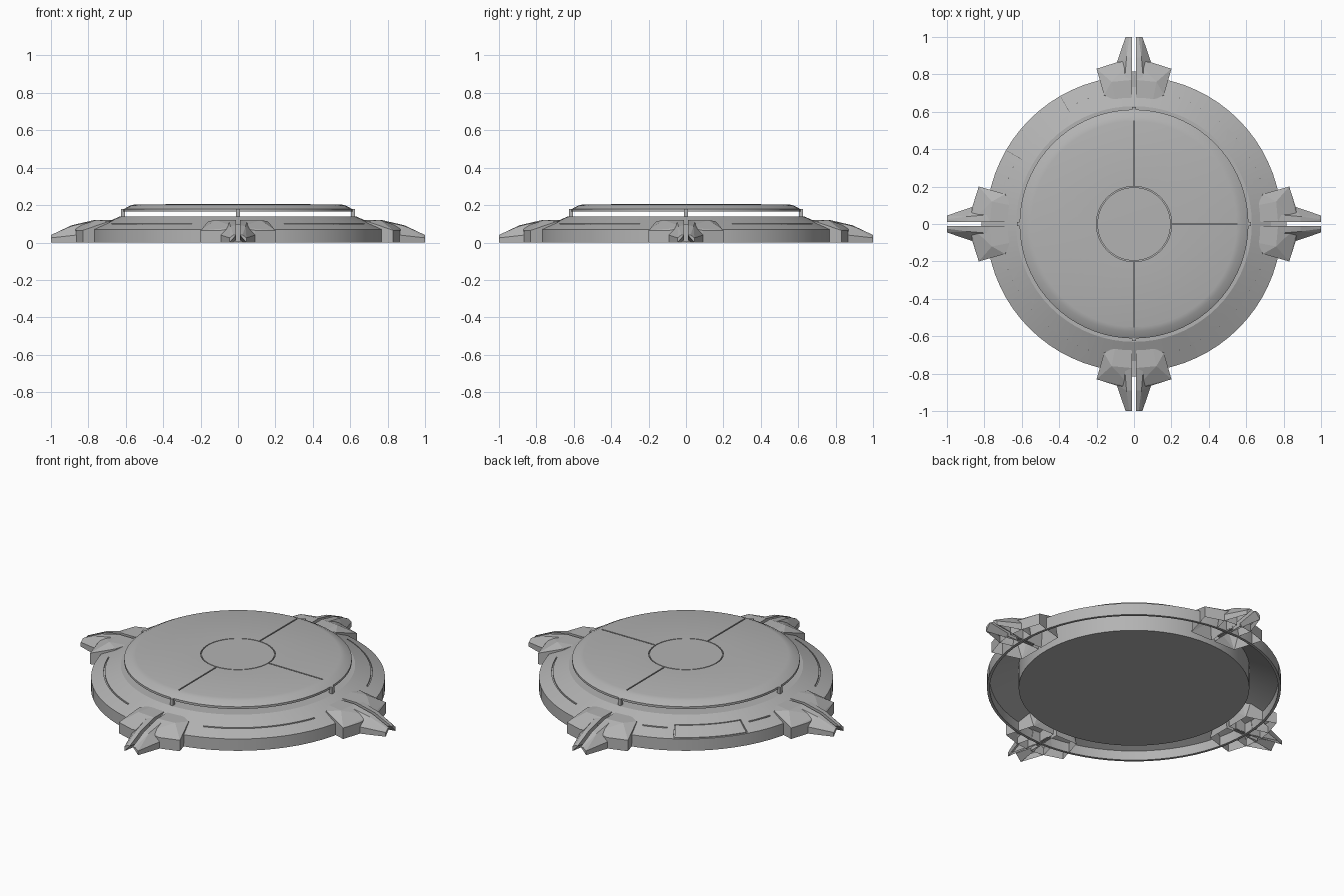
import bpy, bmesh, math
from mathutils import Matrix

cube = bpy.data.objects.get("Cube")
if cube:
    bpy.data.objects.remove(cube, do_unlink=True)

GREY = (0.45, 0.45, 0.45, 1)
mat = bpy.data.materials.new("plain_grey")
mat.use_nodes = True
mat.diffuse_color = GREY
mat.node_tree.nodes["Principled BSDF"].inputs["Base Color"].default_value = GREY


def finish(name, bm, smooth=None):
    bmesh.ops.recalc_face_normals(bm, faces=bm.faces)
    mesh = bpy.data.meshes.new(name)
    bm.to_mesh(mesh)
    bm.free()
    mesh.materials.append(mat)
    obj = bpy.data.objects.new(name, mesh)
    bpy.context.collection.objects.link(obj)
    if smooth:
        shade(obj, smooth)
    return obj


def activate(obj):
    bpy.ops.object.select_all(action='DESELECT')
    obj.select_set(True)
    bpy.context.view_layer.objects.active = obj


def shade(obj, angle):
    activate(obj)
    bpy.ops.object.shade_smooth_by_angle(angle=math.radians(angle))


def lathe(name, profile, steps=72):
    bm = bmesh.new()
    verts = [bm.verts.new((r, 0, z)) for r, z in profile]
    edges = [bm.edges.new(pair) for pair in zip(verts, verts[1:])]
    bmesh.ops.spin(bm, geom=verts + edges, cent=(0, 0, 0), axis=(0, 0, 1),
                   angle=math.tau, steps=steps, use_merge=True)
    bmesh.ops.remove_doubles(bm, verts=bm.verts, dist=1e-5)
    return finish(name, bm)


def arc_cutter(r0, r1, a0, a1, floor):
    """Curved block whose floor height is given as a function of radius."""
    bm = bmesh.new()
    steps = max(1, round((a1 - a0) / 2.5))
    rows = []
    for i in range(steps + 1):
        a = math.radians(a0 + (a1 - a0) * i / steps)
        rows.append([bm.verts.new((r * math.cos(a), r * math.sin(a), z))
                     for r, z in ((r0, floor(r0)), (r1, floor(r1)), (r1, 0.3), (r0, 0.3))])
    for p, q in zip(rows, rows[1:]):
        for k in range(4):
            n = (k + 1) % 4
            bm.faces.new((p[k], p[n], q[n], q[k]))
    bm.faces.new(rows[0])
    bm.faces.new(rows[-1])
    return finish("cutter", bm)


def carve(obj, cutters):
    for cutter in cutters:
        cutter.hide_render = True
        activate(obj)
        mod = obj.modifiers.new("groove", 'BOOLEAN')
        mod.operation = 'DIFFERENCE'
        mod.solver = 'EXACT'
        mod.object = cutter
        bpy.ops.object.modifier_apply(modifier=mod.name)
        bpy.data.objects.remove(cutter, do_unlink=True)


def box(bm, center, size):
    bmesh.ops.create_cube(bm, size=1, matrix=Matrix.Translation(center)
                          @ Matrix.Diagonal((*size, 1)))


# Base: sloped ring, hollow below, around a closed drum
base = lathe("base_ring", [(0, 0), (0.62, 0), (0.62, 0.125), (0.775, 0.056),
                           (0.775, 0), (0.79, 0), (0.79, 0.07), (0.63, 0.14), (0, 0.14)])


def slope(r):
    return 0.07 + (0.79 - r) * 0.4375 - 0.008


# Long arc grooves, with a framed hatch in the back right quarter
spans = [(20, 70), (200, 250), (290, 340), (106, 117), (153, 164)]
grooves = [arc_cutter(0.715, 0.722, a, b, slope) for a, b in spans]
grooves += [arc_cutter(r, r + 0.005, 120, 150, slope) for r in (0.695, 0.78)]
grooves += [arc_cutter(0.695, 0.785, a, a + 0.5, slope) for a in (120, 149.5)]
carve(base, grooves)
shade(base, 20)

# Floating top plate with an engraved circle and four spokes
plate = lathe("top_plate", [(0, 0.165), (0.612, 0.165), (0.612, 0.178), (0.605, 0.182),
                            (0.575, 0.198), (0.55, 0.204), (0, 0.206)])
ring_cut = lathe("circle_cutter", [(0.196, 0.196), (0.201, 0.196), (0.201, 0.3),
                                   (0.196, 0.3), (0.196, 0.196)])
spokes = []
for k in range(4):
    bm = bmesh.new()
    box(bm, (0.379, 0, 0.25), (0.35, 0.007, 0.11))
    bm.transform(Matrix.Rotation(k * math.pi / 2, 4, 'Z'))
    spokes.append(finish("spoke_cutter", bm))
carve(plate, [ring_cut] + spokes)
shade(plate, 25)

# Four posts carrying the plate
bm = bmesh.new()
for k in range(4):
    a = k * math.pi / 2
    box(bm, (0.615 * math.cos(a), 0.615 * math.sin(a), 0.157), (0.02, 0.02, 0.044))
finish("support_posts", bm)

# Half of one claw: a broad wing and a tapering prong
wing = [(0.01, 0.66, 0.0), (0.15, 0.66, 0.0), (0.01, 0.65, 0.12), (0.1, 0.66, 0.12),
        (0.16, 0.69, 0.113), (0.12, 0.76, 0.12), (0.01, 0.77, 0.12),
        (0.2, 0.83, 0.0), (0.2, 0.83, 0.065), (0.09, 0.865, 0.0),
        (0.09, 0.865, 0.065), (0.01, 0.875, 0.0), (0.01, 0.875, 0.08)]
prong = [(0.01, 0.77, 0.0), (0.07, 0.77, 0.0), (0.01, 0.77, 0.12), (0.05, 0.77, 0.116),
         (0.092, 0.863, 0.0), (0.092, 0.863, 0.04), (0.04, 0.89, 0.088), (0.01, 0.89, 0.092),
         (0.045, 1.0, 0.0), (0.045, 1.0, 0.025), (0.025, 1.0, 0.04), (0.01, 1.0, 0.04)]


def hull(bm, points, side):
    verts = [bm.verts.new((x * side, y, z)) for x, y, z in points]
    out = bmesh.ops.convex_hull(bm, input=verts)
    unused = {v for v in out["geom_interior"] if isinstance(v, bmesh.types.BMVert)}
    bmesh.ops.delete(bm, geom=list(unused), context='VERTS')


for k, place in enumerate(("back", "right", "front", "left")):
    bm = bmesh.new()
    for side in (-1, 1):
        hull(bm, wing, side)
        hull(bm, prong, side)
    # bar that closes the inner part of the slit
    box(bm, (0, 0.76, 0.05), (0.024, 0.11, 0.09))
    # open underside
    bmesh.ops.recalc_face_normals(bm, faces=bm.faces)
    under = [f for f in bm.faces if max(v.co.z for v in f.verts) < 0.001]
    bmesh.ops.delete(bm, geom=under, context='FACES')
    bmesh.ops.dissolve_limit(bm, angle_limit=0.02, verts=bm.verts, edges=bm.edges)
    bm.transform(Matrix.Rotation(k * math.pi / 2, 4, 'Z'))
    finish(place + "_claw", bm)
